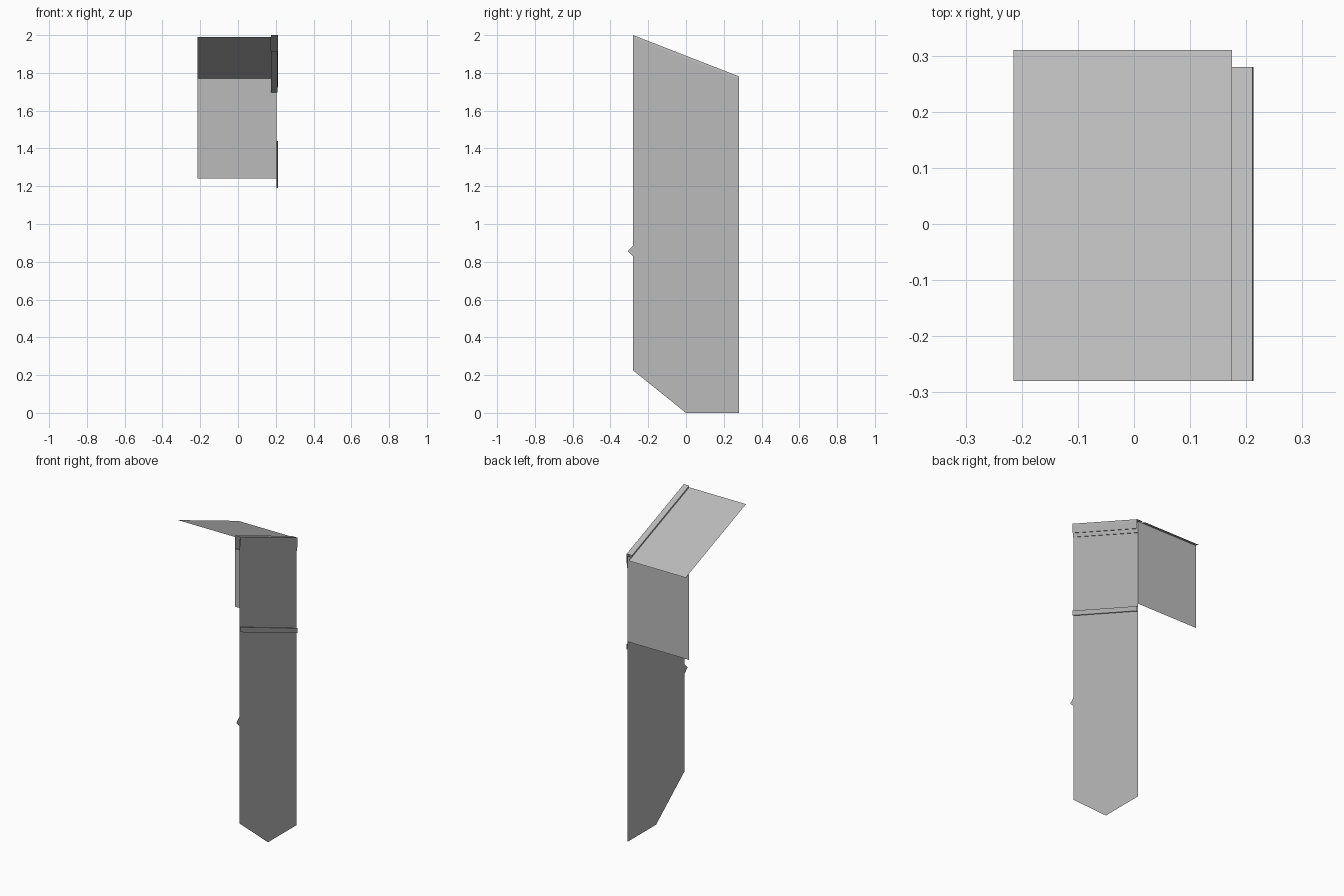
import bpy

if "Cube" in bpy.data.objects:
    bpy.data.objects.remove(bpy.data.objects["Cube"])

SLOPE = 0.39          # fall of the roof per unit of depth
FRONT, BACK = -0.28, 0.28


def material(name, v):
    m = bpy.data.materials.new(name)
    m.diffuse_color = (v, v, v, 1)
    m.use_nodes = True
    m.node_tree.nodes["Principled BSDF"].inputs["Base Color"].default_value = m.diffuse_color
    return m


GREY = material("plain grey", 0.5)


def sheet(name, verts, faces):
    me = bpy.data.meshes.new(name)
    me.from_pydata(verts, [], faces)
    me.materials.append(GREY)
    ob = bpy.data.objects.new(name, me)
    bpy.context.collection.objects.link(ob)
    return ob


def drop(z, y):
    """Height at depth y of a line that starts at height z on the front edge."""
    return z - SLOPE * (y - FRONT)


def sloped_tube(name, profile):
    """Sweep an (x, z) outline down the roof slope, leaving the ends open."""
    n = len(profile)
    verts = [(x, y, drop(z, y)) for y in (FRONT, BACK) for x, z in profile]
    faces = [(i, (i + 1) % n, (i + 1) % n + n, i + n) for i in range(n)]
    return sheet(name, verts, faces)


# Tall side wall: thin sheet with sloped top, clipped lower corner and edge nib
outline = [(0, 0), (BACK, 0), (BACK, drop(1.985, BACK)), (FRONT, 1.985),
           (FRONT, 0.885), (-0.308, 0.857), (FRONT, 0.828), (FRONT, 0.225)]
sheet("side_wall", [(0.205, y, z) for y, z in outline], [tuple(range(len(outline)))])

# Short back wall under the low eave
top = drop(1.988, BACK)
sheet("back_wall", [(0.205, BACK, 1.24), (-0.215, BACK, 1.24),
                    (-0.215, BACK, top), (0.205, BACK, top)], [(0, 1, 2, 3)])

# Sloped roof sheet with a narrow front strip and an overhanging eave
rows = [FRONT, -0.252, 0.31]
sheet("roof", [(x, y, drop(1.99, y)) for y in rows for x in (-0.215, 0.175)],
      [(0, 1, 3, 2), (2, 3, 5, 4)])

# Verge trim along the top of the side wall, stepped on its outer face
sloped_tube("verge_trim", [(0.174, 1.915), (0.209, 1.915), (0.209, 1.94),
                           (0.213, 1.94), (0.213, 1.985), (0.211, 2.0),
                           (0.174, 2.0)])

# Thin moulding across the side wall, parallel to the roof
sloped_tube("wall_band", [(0.205, 1.41), (0.212, 1.41), (0.212, 1.44), (0.205, 1.44)])
